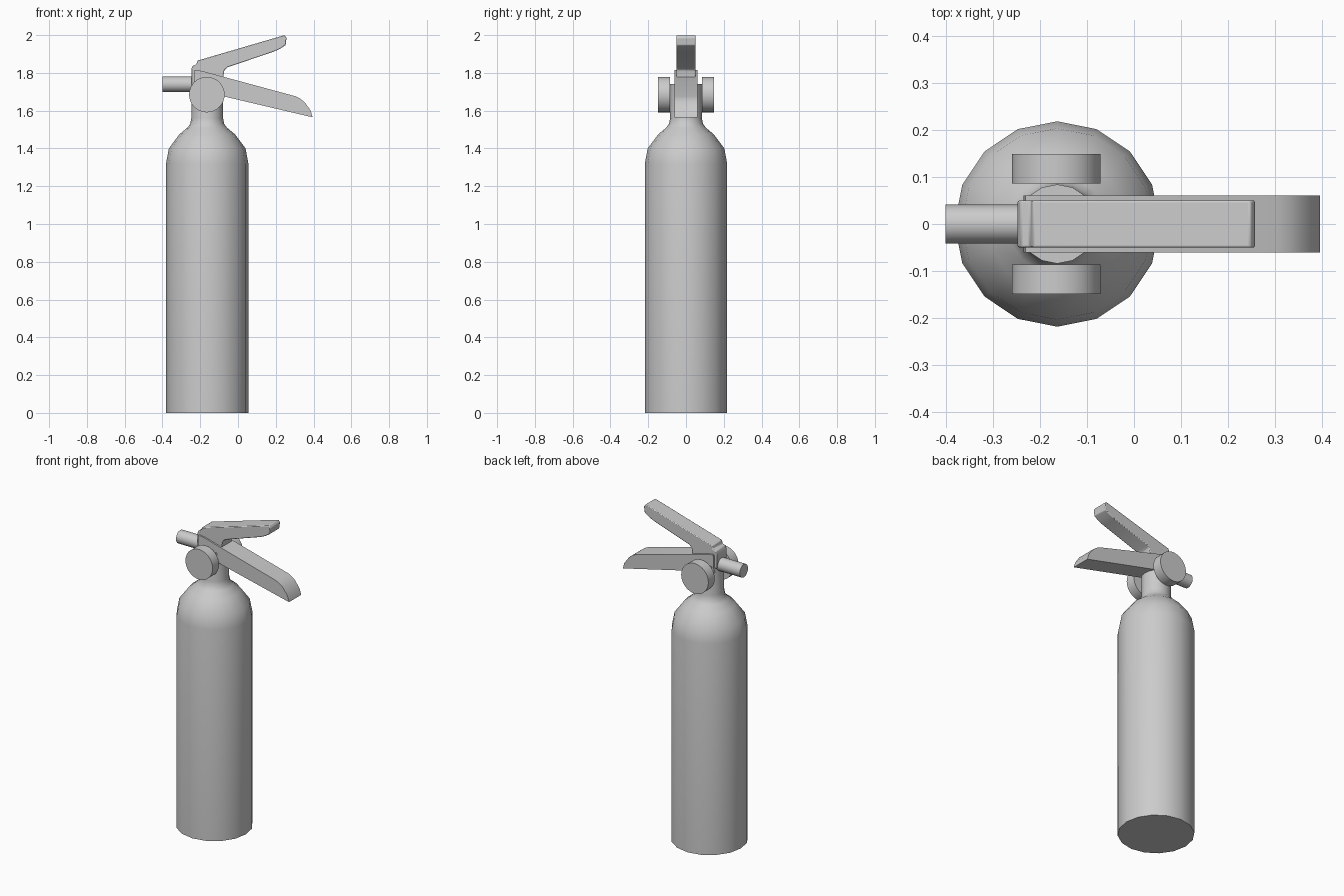
import bpy
import bmesh
import math
from mathutils import Matrix, Vector

cube = bpy.data.objects.get("Cube")
if cube:
    bpy.data.objects.remove(cube, do_unlink=True)

grey = bpy.data.materials.new("plain grey")
grey.use_nodes = True
grey.diffuse_color = (0.6, 0.6, 0.6, 1)
grey.node_tree.nodes["Principled BSDF"].inputs["Base Color"].default_value = (0.6, 0.6, 0.6, 1)

AXIS_X = -0.163  # centre line of the tank


def finish(name, bm, angle=40):
    """Turn a bmesh into a smooth-shaded object with sharp edges kept."""
    bmesh.ops.recalc_face_normals(bm, faces=bm.faces)
    mesh = bpy.data.meshes.new(name)
    bm.to_mesh(mesh)
    bm.free()
    mesh.materials.append(grey)
    obj = bpy.data.objects.new(name, mesh)
    bpy.context.collection.objects.link(obj)
    bpy.ops.object.select_all(action='DESELECT')
    obj.select_set(True)
    bpy.context.view_layer.objects.active = obj
    bpy.ops.object.shade_smooth_by_angle(angle=math.radians(angle))
    return obj


def lathe(name, profile, sides):
    """Stack rings of (radius, height) into a closed turned body."""
    bm = bmesh.new()
    rings = []
    for r, z in profile:
        turn = [2 * math.pi * i / sides for i in range(sides)]
        rings.append([bm.verts.new((AXIS_X + r * math.cos(a), r * math.sin(a), z)) for a in turn])
    for low, high in zip(rings, rings[1:]):
        for i in range(sides):
            j = (i + 1) % sides
            bm.faces.new((low[i], low[j], high[j], high[i]))
    bm.faces.new(rings[0][::-1])
    bm.faces.new(rings[-1])
    return finish(name, bm)


def rod(name, start, end, radius, sides):
    """Capped cylinder between two points."""
    start, end = Vector(start), Vector(end)
    along = end - start
    turn = along.to_track_quat('Z', 'Y').to_matrix().to_4x4()
    bm = bmesh.new()
    bmesh.ops.create_cone(bm, cap_ends=True, segments=sides, radius1=radius, radius2=radius,
                          depth=along.length,
                          matrix=Matrix.Translation((start + end) / 2) @ turn)
    return finish(name, bm)


def lever(name, outline, half_width, bevel=0):
    """Side outline in x and z, extruded across y."""
    bm = bmesh.new()
    face = bm.faces.new([bm.verts.new((x, -half_width, z)) for x, z in outline])
    out = bmesh.ops.extrude_face_region(bm, geom=[face])
    moved = [v for v in out["geom"] if isinstance(v, bmesh.types.BMVert)]
    bmesh.ops.translate(bm, verts=moved, vec=(0, 2 * half_width, 0))
    obj = finish(name, bm, 35)
    if bevel:
        mod = obj.modifiers.new("soft edges", 'BEVEL')
        mod.width = bevel
        mod.segments = 2
    return obj


# Tank with domed shoulder and neck
lathe("tank", [(0.218, 0), (0.218, 1.32), (0.203, 1.40), (0.147, 1.475), (0.105, 1.51),
               (0.09, 1.53), (0.084, 1.56), (0.084, 1.74)], 16)

# Round knobs on both sides of the neck, joined by a pin
for side, label in ((-1, "front"), (1, "back")):
    rod(label + "_knob", (-0.165, side * 0.086, 1.685), (-0.165, side * 0.149, 1.685), 0.094, 32)

# Discharge nozzle
rod("nozzle", (-0.4, 0, 1.74), (-0.15, 0, 1.74), 0.041, 16)

# Fixed lower carrying handle with drooping tip
lever("carry_handle", [(-0.235, 1.70), (-0.14, 1.69), (-0.077, 1.676), (0.395, 1.565),
                       (0.385, 1.60), (0.353, 1.645), (0.33, 1.663), (0.305, 1.676),
                       (-0.19, 1.81), (-0.23, 1.816)], 0.06)

# Squeeze lever above it
lever("squeeze_lever", [(-0.247, 1.73), (-0.077, 1.73), (-0.077, 1.79), (-0.072, 1.815),
                        (-0.056, 1.83), (0.183, 1.91), (0.222, 1.927), (0.252, 1.947),
                        (0.257, 1.985), (0.247, 2.0), (-0.215, 1.865), (-0.22, 1.845),
                        (-0.24, 1.838), (-0.247, 1.82)], 0.05, 0.004)
